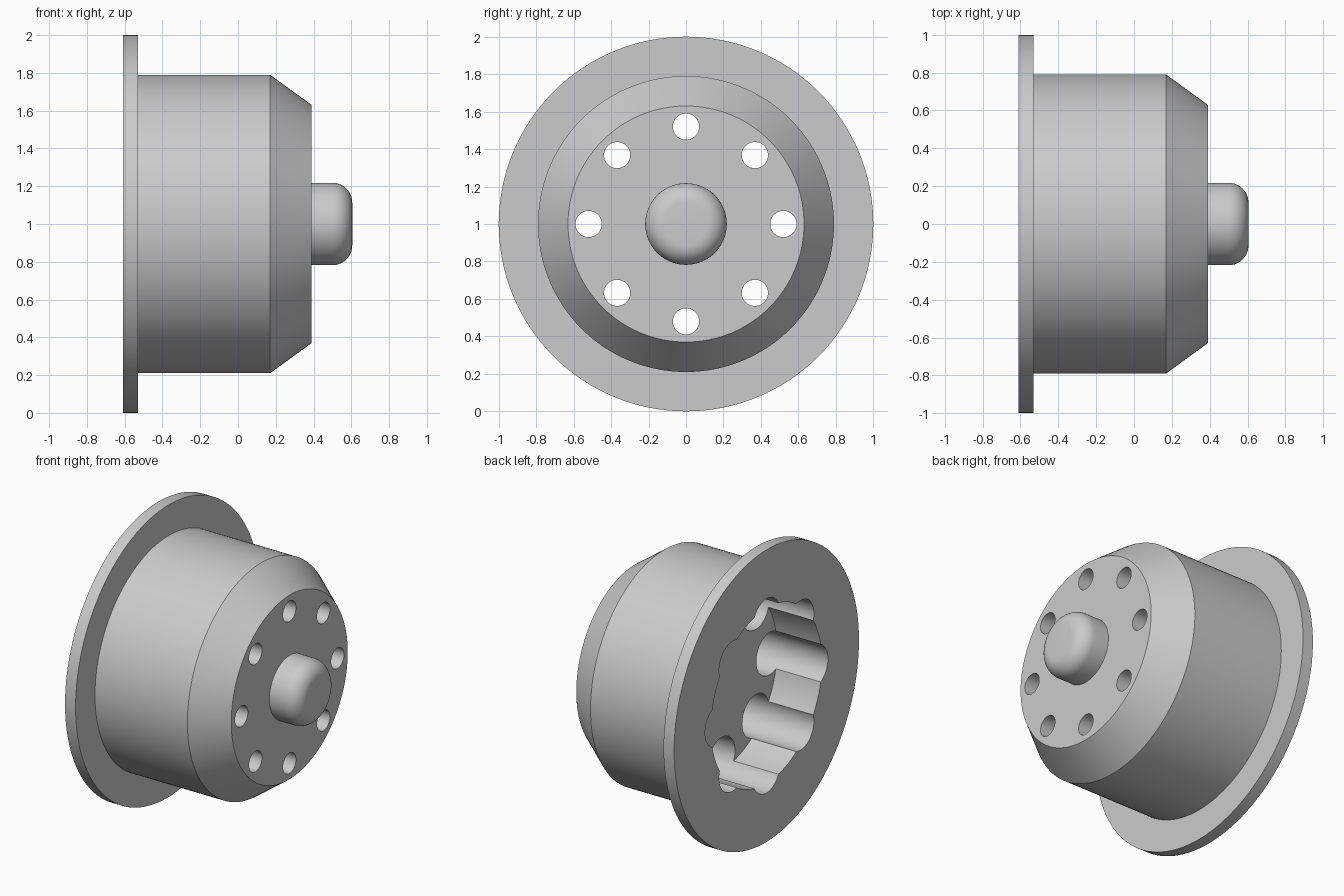
import bpy, bmesh
from math import cos, sin, pi, radians
from mathutils import Vector, Matrix

cube = bpy.data.objects.get("Cube")
if cube:
    bpy.data.objects.remove(cube, do_unlink=True)

grey = bpy.data.materials.new("plain_grey")
grey.use_nodes = True
grey.diffuse_color = (0.6, 0.6, 0.6, 1)
grey.node_tree.nodes["Principled BSDF"].inputs["Base Color"].default_value = (0.6, 0.6, 0.6, 1)

AXIS_HEIGHT = 1.0
BACK = -0.61


def finish(name, bm):
    """Turn a bmesh into a linked object raised to the axle height."""
    bmesh.ops.recalc_face_normals(bm, faces=bm.faces)
    mesh = bpy.data.meshes.new(name)
    bm.to_mesh(mesh)
    bm.free()
    mesh.materials.append(grey)
    ob = bpy.data.objects.new(name, mesh)
    ob.location.z = AXIS_HEIGHT
    bpy.context.collection.objects.link(ob)
    return ob


def lathe(name, profile, sides):
    """Revolve (x, radius) points around the x axis and cap both ends."""
    bm = bmesh.new()
    rings = []
    for x, r in profile:
        rings.append([bm.verts.new((x, r * cos(2 * pi * i / sides), r * sin(2 * pi * i / sides)))
                      for i in range(sides)])
    for a, b in zip(rings, rings[1:]):
        for i in range(sides):
            j = (i + 1) % sides
            bm.faces.new((a[i], a[j], b[j], b[i]))
    bm.faces.new(rings[0])
    bm.faces.new(rings[-1])
    return finish(name, bm)


def cylinders(name, radius, x0, x1, ring=0.0, count=1, sides=48):
    """Cylinders along x, repeated on a circle around the axle."""
    bm = bmesh.new()
    for k in range(count):
        a = 2 * pi * k / count
        place = Matrix.Translation(Vector(((x0 + x1) / 2, ring * cos(a), ring * sin(a))))
        bmesh.ops.create_cone(bm, cap_ends=True, segments=sides, radius1=radius, radius2=radius,
                              depth=x1 - x0, matrix=place @ Matrix.Rotation(radians(90), 4, "Y"))
    return finish(name, bm)


def activate(ob):
    bpy.ops.object.select_all(action="DESELECT")
    ob.select_set(True)
    bpy.context.view_layer.objects.active = ob


def cut(ob, cutter):
    cutter.hide_render = True
    mod = ob.modifiers.new("cut", "BOOLEAN")
    mod.operation = "DIFFERENCE"
    mod.solver = "EXACT"
    mod.object = cutter
    activate(ob)
    bpy.ops.object.modifier_apply(modifier=mod.name)
    bpy.data.objects.remove(cutter, do_unlink=True)


# Flanged housing with a tapered front
housing = lathe("flanged_housing", [(BACK, 1.0), (-0.53, 1.0), (-0.53, 0.79),
                                    (0.17, 0.79), (0.39, 0.63)], 128)

# Rear recess, eight bolt pockets and eight through holes
cut(housing, cylinders("recess_cutter", 0.6, BACK - 0.1, -0.27, sides=128))
cut(housing, cylinders("pocket_cutter", 0.145, BACK - 0.1, 0.17, ring=0.52, count=8))
cut(housing, cylinders("hole_cutter", 0.07, 0.0, 0.5, ring=0.52, count=8))

# Rounded hub knob
fillet = 0.105
knob_profile = [(0.38, 0.218)]
for i in range(11):
    t = pi / 2 * i / 10
    knob_profile.append((0.605 - fillet + fillet * sin(t), 0.218 - fillet + fillet * cos(t)))
knob = lathe("hub_knob", knob_profile, 64)

for part in (housing, knob):
    activate(part)
    bpy.ops.object.shade_smooth_by_angle(angle=radians(30))
